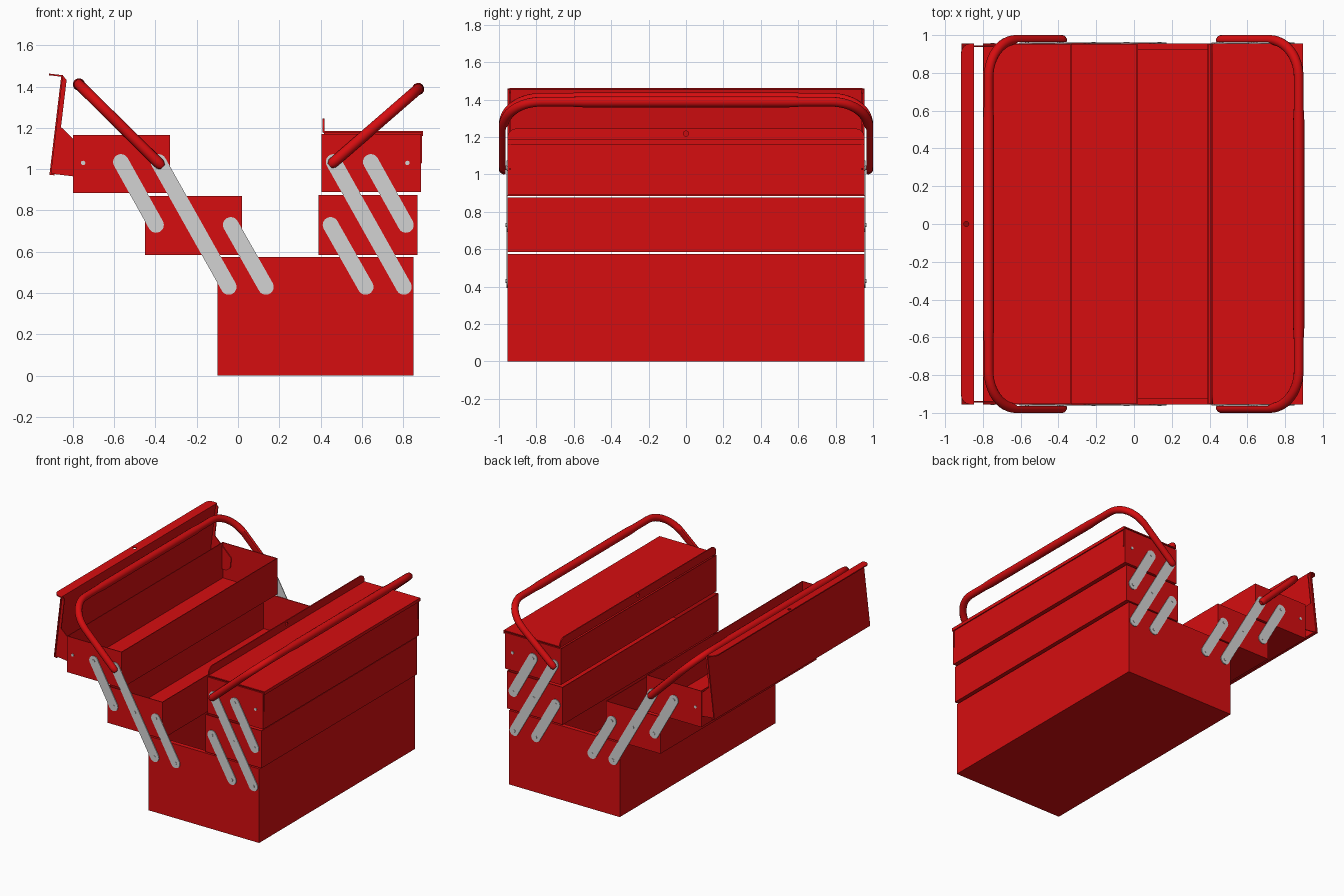
import bpy, bmesh, math
from mathutils import Vector

if "Cube" in bpy.data.objects:
    bpy.data.objects.remove(bpy.data.objects["Cube"], do_unlink=True)

HALF = 0.955   # half length of the boxes
WALL = 0.008   # sheet thickness


def make_material(name, rgb):
    mat = bpy.data.materials.new(name)
    mat.use_nodes = True
    mat.diffuse_color = (*rgb, 1)
    mat.node_tree.nodes["Principled BSDF"].inputs["Base Color"].default_value = (*rgb, 1)
    return mat


RED = make_material("red paint", (0.67, 0.004, 0.005))
STEEL = make_material("light steel", (0.65, 0.65, 0.65))


def finish(name, bm, mat):
    bmesh.ops.recalc_face_normals(bm, faces=bm.faces)
    mesh = bpy.data.meshes.new(name)
    bm.to_mesh(mesh)
    bm.free()
    mesh.materials.append(mat)
    obj = bpy.data.objects.new(name, mesh)
    bpy.context.collection.objects.link(obj)
    return obj


def prism(name, points, depth, mat, mirror=False):
    """Extrude a closed 3D outline along a vector."""
    bm = bmesh.new()
    face = bm.faces.new([bm.verts.new(p) for p in points])
    out = bmesh.ops.extrude_face_region(bm, geom=[face])
    moved = [g for g in out["geom"] if isinstance(g, bmesh.types.BMVert)]
    bmesh.ops.translate(bm, verts=moved, vec=depth)
    obj = finish(name, bm, mat)
    if mirror:
        mod = obj.modifiers.new("both ends", "MIRROR")
        mod.use_axis = (False, True, False)
    return obj


def open_box(name, x0, x1, z0, z1):
    """Sheet metal box without a top."""
    bm = bmesh.new()
    bmesh.ops.create_cube(bm, size=1)
    for v in bm.verts:
        v.co = ((x0, x1)[v.co.x > 0], math.copysign(HALF, v.co.y), (z0, z1)[v.co.z > 0])
    bmesh.ops.recalc_face_normals(bm, faces=bm.faces)
    top = [f for f in bm.faces if f.normal.z > 0.5]
    bmesh.ops.delete(bm, geom=top, context="FACES_ONLY")
    # keep the outward normals of the closed cube
    mesh = bpy.data.meshes.new(name)
    bm.to_mesh(mesh)
    bm.free()
    mesh.materials.append(RED)
    obj = bpy.data.objects.new(name, mesh)
    bpy.context.collection.objects.link(obj)
    mod = obj.modifiers.new("sheet", "SOLIDIFY")
    mod.thickness, mod.offset = WALL, -1
    return obj


# Boxes
open_box("base_box", -0.10, 0.85, 0, 0.575)
open_box("left_middle_tray", -0.45, 0.02, 0.585, 0.87)
open_box("left_top_tray", -0.80, -0.33, 0.885, 1.165)
open_box("right_middle_tray", 0.39, 0.87, 0.585, 0.875)
open_box("right_top_tray", 0.405, 0.885, 0.89, 1.17)
prism("base_end_rim", [(-0.095, -0.95, 0.567), (0.845, -0.95, 0.567),
                       (0.845, -0.92, 0.567), (-0.095, -0.92, 0.567)],
      (0, 0, WALL), RED, True)


# Links and rivets on both ends
def stadium(a, b, r):
    ang = math.atan2(b[1] - a[1], b[0] - a[0])
    pts = []
    for centre, start in ((a, ang + math.pi / 2), (b, ang - math.pi / 2)):
        for i in range(13):
            t = start + math.pi * i / 12
            pts.append((centre[0] + r * math.cos(t), -HALF, centre[1] + r * math.sin(t)))
    return pts


def rivet(name, x, z, depth):
    pts = [(x + 0.011 * math.cos(i * math.tau / 12), -HALF, z + 0.011 * math.sin(i * math.tau / 12))
           for i in range(12)]
    prism(name, pts, (0, -depth, 0), STEEL, True)


HIGH, MID, LOW, STEP = 1.035, 0.73, 0.43, 0.17
links = {
    "left_long_link": (-0.385, HIGH, 2), "left_upper_link": (-0.567, HIGH, 1),
    "left_lower_link": (-0.035, MID, 1), "right_long_link": (0.463, HIGH, 2),
    "right_upper_link": (0.643, HIGH, 1), "right_lower_link": (0.448, MID, 1),
}
LEVELS = (HIGH, MID, LOW)
for name, (x, z, steps) in links.items():
    first = LEVELS.index(z)
    end = (x + STEP * steps, LEVELS[first + steps])
    prism(name, stadium((x, z), end, 0.038), (0, -0.006, 0), STEEL, True)
    for i in range(steps + 1):
        rivet(name + "_rivet", x + STEP * i, LEVELS[first + i], 0.009)


# Lids: u runs from the pivot to the free edge, w points out of the panel
def lid(side, pivot, u_dir, w_dir):
    pivot, u_dir, w_dir = (Vector((a, 0, b)) for a, b in (pivot, u_dir, w_dir))

    def at(u, w, y):
        return pivot + u_dir * u + w_dir * w + Vector((0, y, 0))

    def slab(part, u0, u1, w0, w1):
        prism(f"{side}_lid_{part}", [at(u0, w0, -HALF), at(u1, w0, -HALF),
              at(u1, w1, -HALF), at(u0, w1, -HALF)], (0, 2 * HALF, 0), RED)

    slab("panel", -0.07, 0.41, 0.147, 0.155)
    slab("outer_edge", -0.076, -0.068, 0.13, 0.155)
    # upright lip with rounded corners and a lock hole
    r, top = 0.05, 0.215
    pts = [at(0.402, 0.15, -HALF)]
    for sign, a0 in ((-1, math.pi), (1, math.pi / 2)):
        for i in range(7):
            t = a0 - math.pi / 2 * i / 6
            pts.append(at(0.402, top - r + r * math.sin(t), sign * (HALF - r) + r * math.cos(t)))
    pts.append(at(0.402, 0.15, HALF))
    lip = prism(f"{side}_lid_lip", pts, u_dir * WALL, RED)
    hole = [at(0.38, 0.188 + 0.014 * math.sin(i * math.tau / 12), 0.014 * math.cos(i * math.tau / 12))
            for i in range(12)]
    cutter = prism(f"{side}_lock_hole_cutter", hole, u_dir * 0.05, RED)
    cutter.hide_render = True
    cutter.hide_viewport = True
    mod = lip.modifiers.new("lock hole", "BOOLEAN")
    mod.operation, mod.object, mod.solver = "DIFFERENCE", cutter, "EXACT"
    # end flange with the hinge ear
    ear = [(-0.07, 0.15), (0.41, 0.15), (0.39, 0.127), (0.16, 0.127), (0.125, 0.08),
           (0.04, -0.03), (-0.04, -0.03), (-0.07, 0)]
    prism(f"{side}_lid_end", [at(u, w, -0.945) for u, w in ear], (0, 0.007, 0), RED, True)
    rivet(f"{side}_lid_rivet", pivot.x, pivot.z, 0.004)


lid("left", (-0.75, 1.03), (0.119, 0.993), (-0.993, 0.119))
lid("right", (0.82, 1.03), (-1, 0), (0, 1))


# Handles: bent tubes with a thicker grip and flattened feet
def handle(name, foot, top):
    foot, top = Vector((foot[0], 0, foot[1])), Vector((top[0], 0, top[1]))
    axis = (top - foot).normalized()
    length = (top - foot).length
    reach, bend = 0.974, 0.2
    half = [(-0.028, reach, 0.5), (-0.012, reach, 0.85), (0.01, reach, 0.87)]
    for i in range(13):
        t = math.pi / 2 * i / 12
        half.append((length - bend + bend * math.sin(t), reach - bend + bend * math.cos(t), 0.87))
    half += [(length, 0.62, 0.87), (length, 0.55, 1)]
    path = [(s, -y, r) for s, y, r in half] + half[::-1]

    curve = bpy.data.curves.new(name, "CURVE")
    curve.dimensions = "3D"
    curve.bevel_depth, curve.bevel_resolution = 0.03, 4
    curve.use_fill_caps = True
    spline = curve.splines.new("POLY")
    spline.points.add(len(path) - 1)
    for point, (s, y, r) in zip(spline.points, path):
        point.co = (*(foot + axis * s + Vector((0, y, 0))), 1)
        point.radius = r
    curve.materials.append(RED)
    obj = bpy.data.objects.new(name, curve)
    bpy.context.collection.objects.link(obj)
    bpy.ops.object.select_all(action="DESELECT")
    bpy.context.view_layer.objects.active = obj
    obj.select_set(True)
    bpy.ops.object.convert(target="MESH")
    obj = bpy.context.view_layer.objects.active
    for v in obj.data.vertices:
        s = (v.co - foot).dot(axis)
        if s < length - bend + 0.01:
            v.co.y = math.copysign(max(abs(v.co.y), 0.964), v.co.y)
    bpy.ops.object.shade_smooth_by_angle(angle=math.radians(40))


handle("left_handle", (-0.385, 1.03), (-0.77, 1.41))
handle("right_handle", (0.465, 1.035), (0.872, 1.388))
